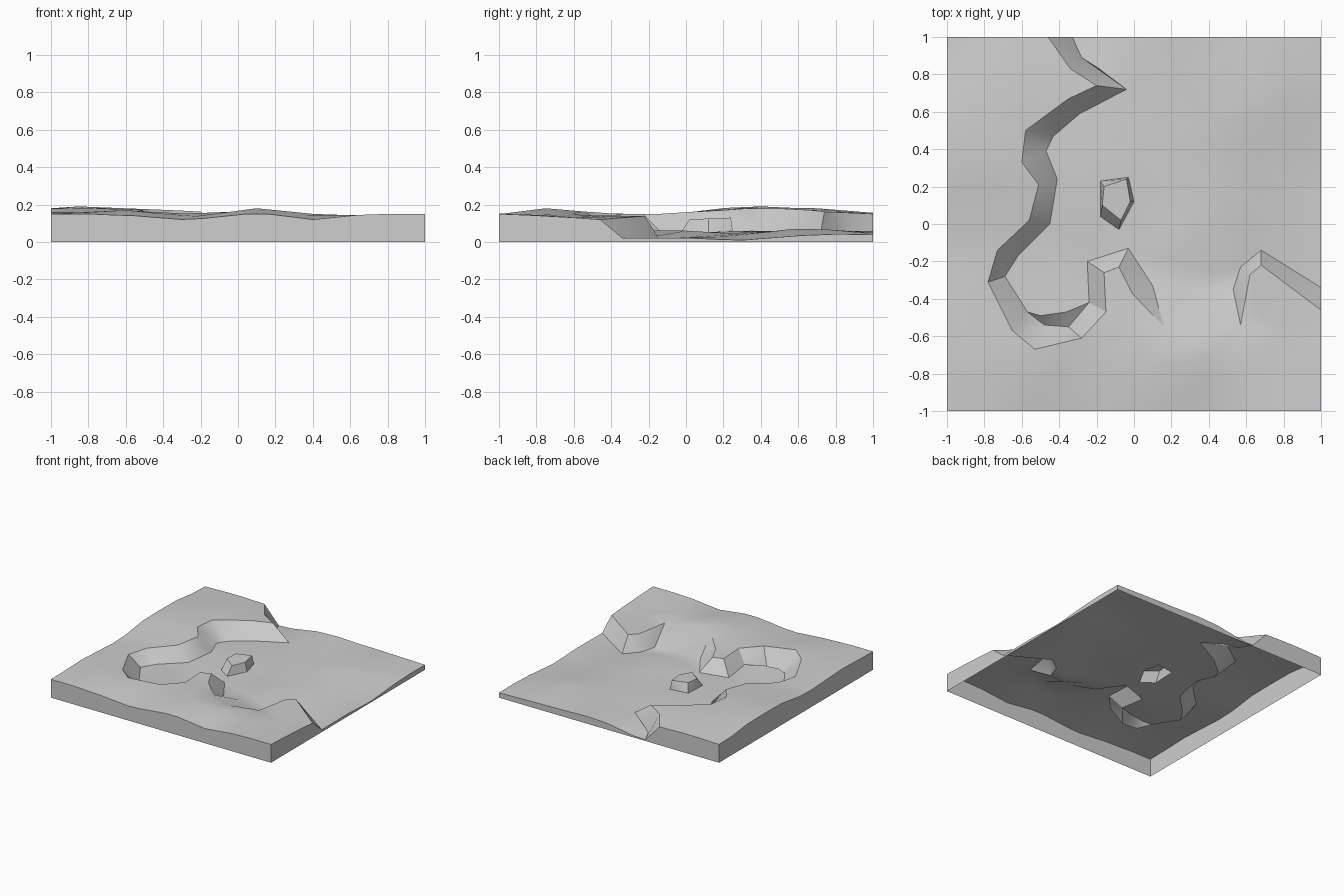
import bpy
import bmesh
import random
from mathutils import Vector
from mathutils.geometry import delaunay_2d_cdt

random.seed(4)
SCALE = 0.01  # all tables below are in hundredths of a unit

cube = bpy.data.objects.get("Cube")
if cube:
    bpy.data.objects.remove(cube, do_unlink=True)

# Upper and lower lines of the cliff, from the back edge round to the left edge
crest = [(-46, 100), (-34, 83), (-20, 74), (-35, 67), (-58, 50), (-60, 33),
         (-51, 21), (-56, 2), (-73, -14), (-78, -31), (-65, -57), (-53, -67),
         (-28, -61), (-15, -47), (-16, -26), (-8, -23), (-1, -37), (16, -55),
         (36, -61), (57, -54), (62, -27), (68, -22), (100, -46)]
foot = [(-33, 100), (-28, 89), (-4, 72), (-29, 59), (-43, 47), (-47, 39),
        (-41, 24), (-45, 0), (-62, -17), (-69, -28), (-57, -47), (-48, -54),
        (-35, -55), (-24, -42), (-25, -20), (-3, -13), (10, -33), (24, -32),
        (40, -36), (53, -35), (57, -23), (68, -14), (100, -34)]

# Spot heights of the plateau and of the low plain
plateau = [(-100, -100, 15), (-55, -100, 14), (-30, -100, 12), (5, -100, 15),
           (40, -100, 12), (80, -100, 15), (100, -100, 15), (100, -60, 13),
           (100, -46, 12), (-100, -60, 16), (-100, -20, 14), (-100, 40, 18),
           (-100, 100, 15), (-85, 40, 19), (-62, 70, 18), (-46, 100, 15),
           (-60, -80, 17), (-88, -30, 15), (10, -75, 18), (-10, -30, 15),
           (40, -70, 15), (65, -45, 14)]
plain = [(-33, 100, 1), (20, 100, 6), (60, 100, 5), (100, 100, 4),
         (100, 30, 1), (100, -30, 2), (60, 65, 7), (40, 0, 6), (70, 10, 3),
         (-10, 35, 6), (-20, -8, 5), (10, 70, 5), (20, -20, 6), (45, -26, 2),
         (68, -14, 1), (-50, -49, 7), (-36, -47, 7), (-48, -54, 2),
         (-35, -55, 2), (-24, -42, 6), (-40, 20, 6), (-55, -25, 6),
         (-4, 72, 5), (-25, -20, 4), (-3, -13, 5)]

# Boulder outline at the ground and at its top
rock_base = [(-18, 23), (-3, 25), (0, 12), (-8, -3), (-18, 4)]
rock_top = [(-16, 20), (-4, 24), (-2, 12), (-7, 2), (-17, 10)]


def height(x, y, spots):
    """Blend the spot heights by distance."""
    total = weight = 0.0
    for sx, sy, sz in spots:
        w = 1 / ((x - sx) ** 2 + (y - sy) ** 2 + 1) ** 1.5
        total += w * sz
        weight += w
    return total / weight


def inside(x, y, path):
    """Tell whether a point lies on the plain side of a cliff line."""
    poly = path + [(200, path[-1][1]), (200, 200), (path[0][0], 200)]
    hit = False
    for (ax, ay), (bx, by) in zip(poly, poly[1:] + poly[:1]):
        if (ay > y) != (by > y) and x < ax + (bx - ax) * (y - ay) / (by - ay):
            hit = not hit
    return hit


def near(x, y, gap):
    return any((x - p[0]) ** 2 + (y - p[1]) ** 2 < gap * gap for p in points)


points, edges = [], []


def add_line(path, level, closed=False):
    """Add a chain of fixed edges to the terrain."""
    start = len(points)
    points.extend((x, y, level(x, y)) for x, y in path)
    count = len(path)
    for i in range(count if closed else count - 1):
        edges.append((start + i, start + (i + 1) % count))


def add_spot(x, y, gap):
    """Add a loose terrain point unless it crowds others or sits on the cliff."""
    if near(x, y, gap):
        return
    if inside(x, y, foot):
        points.append((x, y, height(x, y, plain)))
    elif not inside(x, y, crest):
        points.append((x, y, height(x, y, plateau)))


def low(x, y):
    return height(x, y, plain)


def high(x, y):
    return height(x, y, plateau)


def rock_height(x, y):
    return 12.5 + 0.04 * (y - 12)


add_line(crest, high)
add_line(foot, low)
add_line(rock_base, low, True)
add_line(rock_top, rock_height, True)
for x, y, z in plateau + plain:
    add_spot(x, y, 3)

# Loose points over the rest of the tile, straight along the border
for gx in range(-100, 101, 20):
    for gy in range(-100, 101, 20):
        x = gx if abs(gx) == 100 else gx + random.uniform(-5, 5)
        y = gy if abs(gy) == 100 else gy + random.uniform(-5, 5)
        if (x + 9) ** 2 + (y - 11) ** 2 > 18 ** 2:
            add_spot(x, y, 9)

# Triangulate the ground
flat = [Vector((p[0] * SCALE, p[1] * SCALE)) for p in points]
verts, _, faces, origin, _, _ = delaunay_2d_cdt(flat, edges, [], 0, 1e-5)
bm = bmesh.new()
ground = []
for co, src in zip(verts, origin):
    z = points[src[0]][2] if src else low(co.x / SCALE, co.y / SCALE)
    ground.append(bm.verts.new((co.x, co.y, z * SCALE)))
for face in faces:
    bm.faces.new([ground[i] for i in face])
bm.normal_update()
for face in bm.faces:
    if face.normal.z < 0:
        face.normal_flip()

# Side walls, dropped from the border to the base; the underside stays open
rim = [e for e in bm.edges if e.is_boundary]
skirt = bmesh.ops.extrude_edge_only(bm, edges=rim)["geom"]
for item in skirt:
    if isinstance(item, bmesh.types.BMVert):
        item.co.z = 0
bm.normal_update()
for face in bm.faces:
    centre = face.calc_center_median()
    if abs(face.normal.z) < 0.01 and face.normal.dot(centre) < 0:
        face.normal_flip()

mesh = bpy.data.meshes.new("terrain_tile")
bm.to_mesh(mesh)
bm.free()
terrain = bpy.data.objects.new("terrain_tile", mesh)
bpy.context.scene.collection.objects.link(terrain)

# Plain grey stone
stone = bpy.data.materials.new("grey_stone")
stone.use_nodes = True
colour = (0.62, 0.62, 0.62, 1)
stone.diffuse_color = colour
stone.node_tree.nodes["Principled BSDF"].inputs["Base Color"].default_value = colour
mesh.materials.append(stone)

bpy.context.view_layer.objects.active = terrain
terrain.select_set(True)
bpy.ops.object.shade_smooth_by_angle(angle=0.52)
